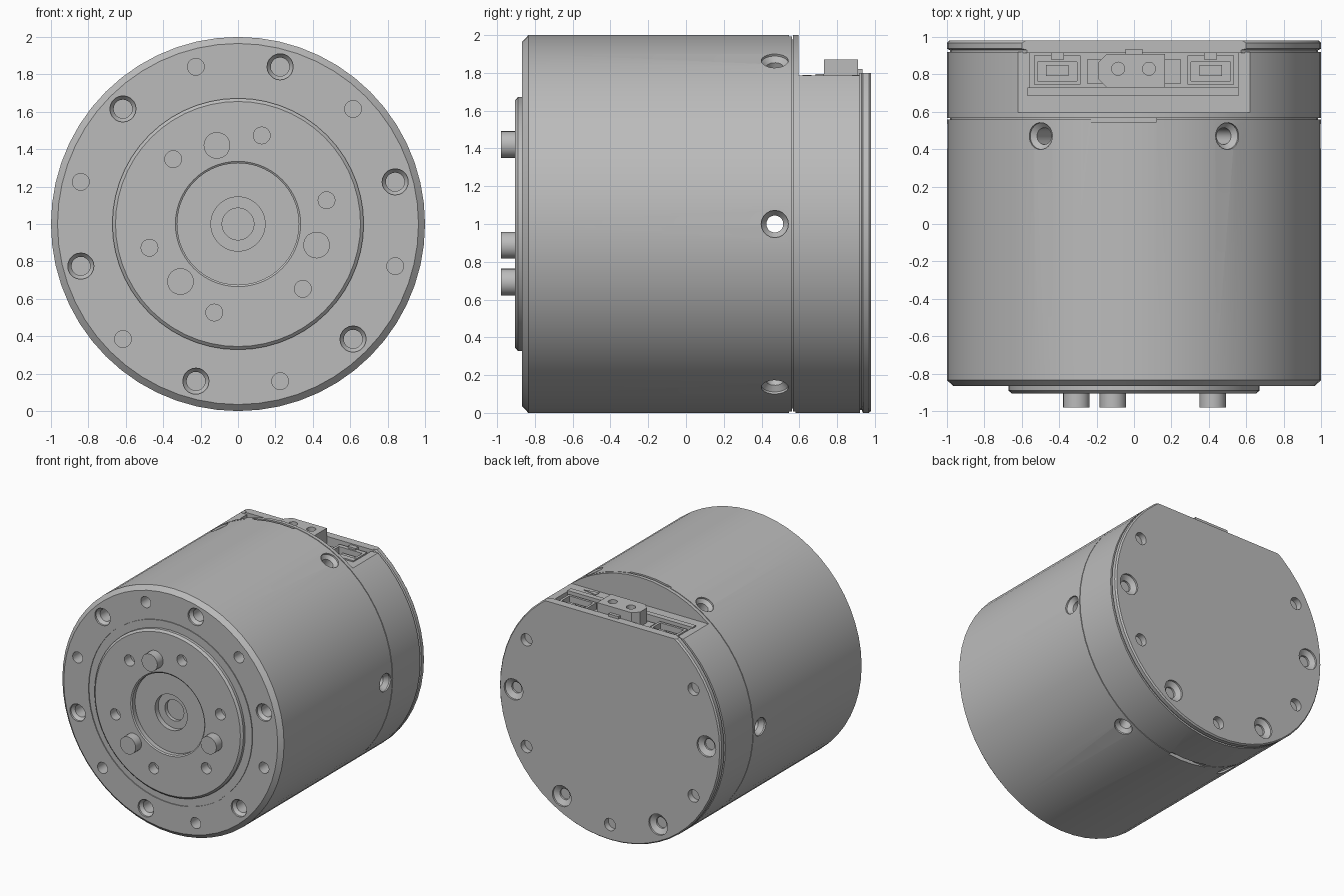
import bpy, bmesh, math
from mathutils import Matrix, Vector

cube = bpy.data.objects.get("Cube")
if cube:
    bpy.data.objects.remove(cube, do_unlink=True)

SEG = 56
AXIS = Vector((0, 0, 1))
grey = bpy.data.materials.new("metal grey")
grey.use_nodes = True
tone = (0.5, 0.5, 0.5, 1)
grey.diffuse_color = tone
grey.node_tree.nodes["Principled BSDF"].inputs["Base Color"].default_value = tone


def finish(name, bm):
    bmesh.ops.recalc_face_normals(bm, faces=bm.faces)
    mesh = bpy.data.meshes.new(name)
    bm.to_mesh(mesh)
    bm.free()
    mesh.materials.append(grey)
    obj = bpy.data.objects.new(name, mesh)
    bpy.context.collection.objects.link(obj)
    return obj


def lathe(bm, profile, origin=AXIS, direction=(0, 1, 0), seg=SEG):
    """Turn (radius, distance) points about a line."""
    part = bmesh.new()
    verts = [part.verts.new((r, t, 0)) for r, t in profile]
    edges = [part.edges.new(p) for p in zip(verts, verts[1:])]
    bmesh.ops.spin(part, geom=verts + edges, axis=(0, 1, 0), cent=(0, 0, 0),
                   angle=math.tau, steps=seg, use_merge=False)
    bmesh.ops.remove_doubles(part, verts=part.verts, dist=0.0001)
    turn = Vector((0, 1, 0)).rotation_difference(Vector(direction))
    part.transform(Matrix.Translation(origin) @ turn.to_matrix().to_4x4())
    bmesh.ops.recalc_face_normals(part, faces=part.faces)
    temp = bpy.data.meshes.new("temp")
    part.to_mesh(temp)
    part.free()
    bm.from_mesh(temp)
    bpy.data.meshes.remove(temp)


def box(bm, x, y, z):
    size = Matrix.Diagonal((x[1] - x[0], y[1] - y[0], z[1] - z[0], 1))
    mid = Vector((sum(x) / 2, sum(y) / 2, sum(z) / 2))
    return bmesh.ops.create_cube(bm, size=1, matrix=Matrix.Translation(mid) @ size)["verts"]


def around(radius, y, degrees):
    a = math.radians(degrees)
    return Vector((radius * math.cos(a), y, 1 + radius * math.sin(a)))


def bore(r, depth):
    return [(0, -0.03), (r, -0.03), (r, depth), (0, depth)]


def countersink(outer, inner, depth):
    return [(0, -0.03), (outer, -0.03), (outer, 0.015), (inner, 0.04), (inner, depth), (0, depth)]


def carve(obj, bm):
    cutter = finish("cutter", bm)
    cutter.hide_render = True
    mod = obj.modifiers.new("carve", "BOOLEAN")
    mod.object = cutter
    mod.solver = "EXACT"
    activate(obj)
    bpy.ops.object.modifier_apply(modifier=mod.name)
    bpy.data.objects.remove(cutter, do_unlink=True)


def activate(obj):
    bpy.ops.object.select_all(action="DESELECT")
    obj.select_set(True)
    bpy.context.view_layer.objects.active = obj


def smooth(obj):
    activate(obj)
    bpy.ops.object.shade_smooth_by_angle(angle=math.radians(25))


# Main housing with chamfered nose and narrow neck at the rear
bm = bmesh.new()
lathe(bm, [(0, -0.78), (0.62, -0.78), (0.62, -0.867), (0.735, -0.867), (0.735, -0.86),
           (0.742, -0.86), (0.742, -0.867), (0.965, -0.867), (1, -0.835), (1, 0.56),
           (0.985, 0.56), (0.985, 0.575), (0, 0.575)])
housing = finish("main_housing", bm)
bm = bmesh.new()
for k in range(6):
    lathe(bm, countersink(0.07, 0.05, 0.2), around(0.87, -0.867, 15 + 60 * k), seg=20)
    lathe(bm, bore(0.045, 0.1), around(0.87, -0.867, 45 + 60 * k), seg=20)
# Radial screw holes, the level one passing right through
for k in (1, 2, 4, 5):
    spot = around(1, 0.47, 60 * k)
    lathe(bm, countersink(0.072, 0.045, 0.3), spot, Vector((0, 0.47, 1)) - spot, seg=20)
half = [(0, 1.03), (0.072, 1.03), (0.072, 0.985), (0.045, 0.95)]
lathe(bm, half + [(r, -t) for r, t in reversed(half)], Vector((0, 0.47, 1)), (1, 0, 0), seg=20)
# Pry slots beside the rear seam
for z in ((1.965, 2.05), (-0.05, 0.03)):
    box(bm, (-0.38, 0.12), (0.545, 0.62), z)
carve(housing, bm)
smooth(housing)

# Output flange with stepped centre
bm = bmesh.new()
lathe(bm, [(0, -0.79), (0.085, -0.79), (0.085, -0.82), (0.145, -0.82), (0.145, -0.862),
           (0.325, -0.862), (0.325, -0.898), (0.335, -0.905), (0.655, -0.905),
           (0.672, -0.89), (0.672, -0.867), (0.61, -0.867), (0.61, -0.76), (0, -0.76)])
flange = finish("output_flange", bm)
bm = bmesh.new()
for k in range(6):
    lathe(bm, bore(0.045, 0.08), around(0.49, -0.905, 15 + 60 * k), seg=20)
carve(flange, bm)
smooth(flange)

# Drive pins
bm = bmesh.new()
for k in range(3):
    lathe(bm, [(0, -0.08), (0.071, -0.08), (0.071, 0.03), (0, 0.03)],
          around(0.435, -0.9, 105 + 120 * k), seg=28)
smooth(finish("drive_pins", bm))

# Rear housing with a flat top and connector pocket
bm = bmesh.new()
lathe(bm, [(0, 0.566), (1, 0.566), (1, 0.92), (0, 0.92)])
rear = finish("rear_housing", bm)
bm = bmesh.new()
box(bm, (-1.1, 1.1), (0.595, 1.1), (1.785, 2.2))
carve(rear, bm)
bm = bmesh.new()
box(bm, (-0.56, 0.56), (0.73, 0.96), (1.62, 1.9))
box(bm, (-0.38, 0.12), (0.5, 0.58), (-0.05, 0.03))
carve(rear, bm)
smooth(rear)

# Rear cover plate with fasteners
bm = bmesh.new()
lathe(bm, [(0, 0.915), (0.985, 0.915), (0.985, 0.93), (1, 0.937), (1, 0.968),
           (0.99, 0.98), (0, 0.98)])
cover = finish("rear_cover", bm)
bm = bmesh.new()
box(bm, (-1.1, 1.1), (0.8, 1.1), (1.8, 2.2))
for a in (0, 180, 240, 300):
    lathe(bm, countersink(0.085, 0.045, 0.055), around(0.87, 0.98, a), (0, -1, 0), seg=20)
for a in (30, 150, 210, 270, 330):
    lathe(bm, bore(0.05, 0.05), around(0.87, 0.98, a), (0, -1, 0), seg=20)
carve(cover, bm)
smooth(cover)

# Circuit board lip and pocket floor
bm = bmesh.new()
box(bm, (-0.57, 0.56), (0.685, 0.73), (1.7, 1.795))
box(bm, (-0.56, 0.56), (0.73, 0.92), (1.6, 1.65))
finish("board_edge", bm)

# Pair of open side sockets with contacts
bm = bmesh.new()
for side in (-1, 1):
    cx = side * 0.41
    for wall in (-0.125, 0.105):
        box(bm, (cx + wall, cx + wall + 0.02), (0.745, 0.9), (1.63, 1.775))
    for y in ((0.745, 0.765), (0.865, 0.9)):
        box(bm, (cx - 0.105, cx + 0.105), y, (1.63, 1.775))
    box(bm, (cx - 0.06, cx + 0.06), (0.79, 0.85), (1.63, 1.74))
    box(bm, (cx - 0.035, cx + 0.035), (0.88, 0.94), (1.7, 1.79))
    box(bm, (side * 0.19 - 0.06, side * 0.19 + 0.06), (0.75, 0.88), (1.63, 1.75))
finish("side_sockets", bm)

# Tall central power connector with cut corners and two sockets
bm = bmesh.new()
box(bm, (-0.19, 0.165), (0.73, 0.91), (1.63, 1.87))
corners = [e for e in bm.edges if abs(e.verts[0].co.z - e.verts[1].co.z) > 0.1
           and e.verts[0].co.x < 0]
bmesh.ops.bevel(bm, geom=corners, offset=0.045, segments=1, affect="EDGES")
power = finish("power_connector", bm)
bm = bmesh.new()
for x in (-0.085, 0.08):
    lathe(bm, bore(0.035, 0.12), Vector((x, 0.83, 1.87)), (0, 0, -1), seg=16)
carve(power, bm)
smooth(power)
bm = bmesh.new()
box(bm, (-0.045, 0.045), (0.9, 0.935), (1.7, 1.82))
finish("connector_latch", bm)

# Slim direction marker on the flat
bm = bmesh.new()
bmesh.ops.create_cone(bm, cap_ends=True, segments=3, radius1=0.08, radius2=0.08, depth=0.006)
bm.transform(Matrix.Translation((0.39, 0.64, 1.787)) @ Matrix.Diagonal((1, 0.35, 1, 1))
             @ Matrix.Rotation(math.radians(-90), 4, "Z"))
finish("direction_marker", bm)
